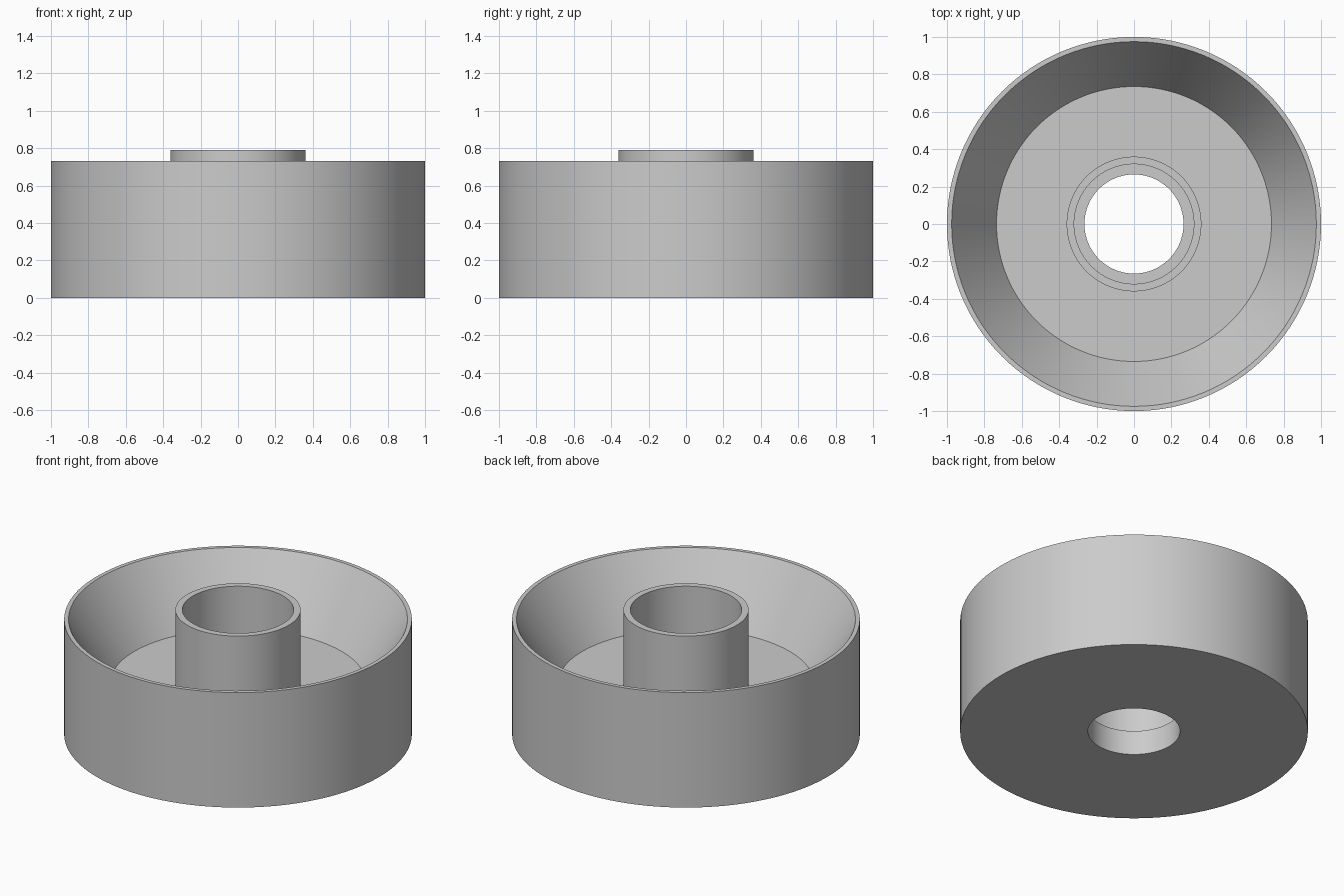
import bpy
import bmesh
from math import cos, sin, tau, radians

cube = bpy.data.objects.get("Cube")
if cube:
    bpy.data.objects.remove(cube, do_unlink=True)

grey = bpy.data.materials.new("light grey")
grey.use_nodes = True
grey.diffuse_color = (0.6, 0.6, 0.6, 1)
grey.node_tree.nodes["Principled BSDF"].inputs["Base Color"].default_value = (0.6, 0.6, 0.6, 1)

SEGMENTS = 128


def lathe(name, profile):
    """Turn a closed (radius, height) profile around the z axis."""
    bm = bmesh.new()
    rings = [[bm.verts.new((r * cos(tau * i / SEGMENTS), r * sin(tau * i / SEGMENTS), z))
              for i in range(SEGMENTS)] for r, z in profile]
    for a, b in zip(rings, rings[1:] + rings[:1]):
        for i in range(SEGMENTS):
            j = (i + 1) % SEGMENTS
            bm.faces.new((a[i], a[j], b[j], b[i]))
    bmesh.ops.recalc_face_normals(bm, faces=bm.faces)
    mesh = bpy.data.meshes.new(name)
    bm.to_mesh(mesh)
    bm.free()
    mesh.materials.append(grey)
    obj = bpy.data.objects.new(name, mesh)
    bpy.context.collection.objects.link(obj)
    bpy.ops.object.select_all(action="DESELECT")
    obj.select_set(True)
    bpy.context.view_layer.objects.active = obj
    bpy.ops.object.shade_smooth_by_angle(angle=radians(30))
    return obj


# Dished wheel body with a raised hub and a stepped bore
lathe("dished_wheel_with_hub", [
    (0.265, 0), (1, 0), (1, 0.73),            # base and outer wall
    (0.975, 0.73), (0.735, 0.325),            # rim and sloping inner wall
    (0.36, 0.325), (0.36, 0.79),              # floor and hub wall
    (0.32, 0.79), (0.32, 0.155), (0.265, 0.155),  # hub top, bore and step
])
